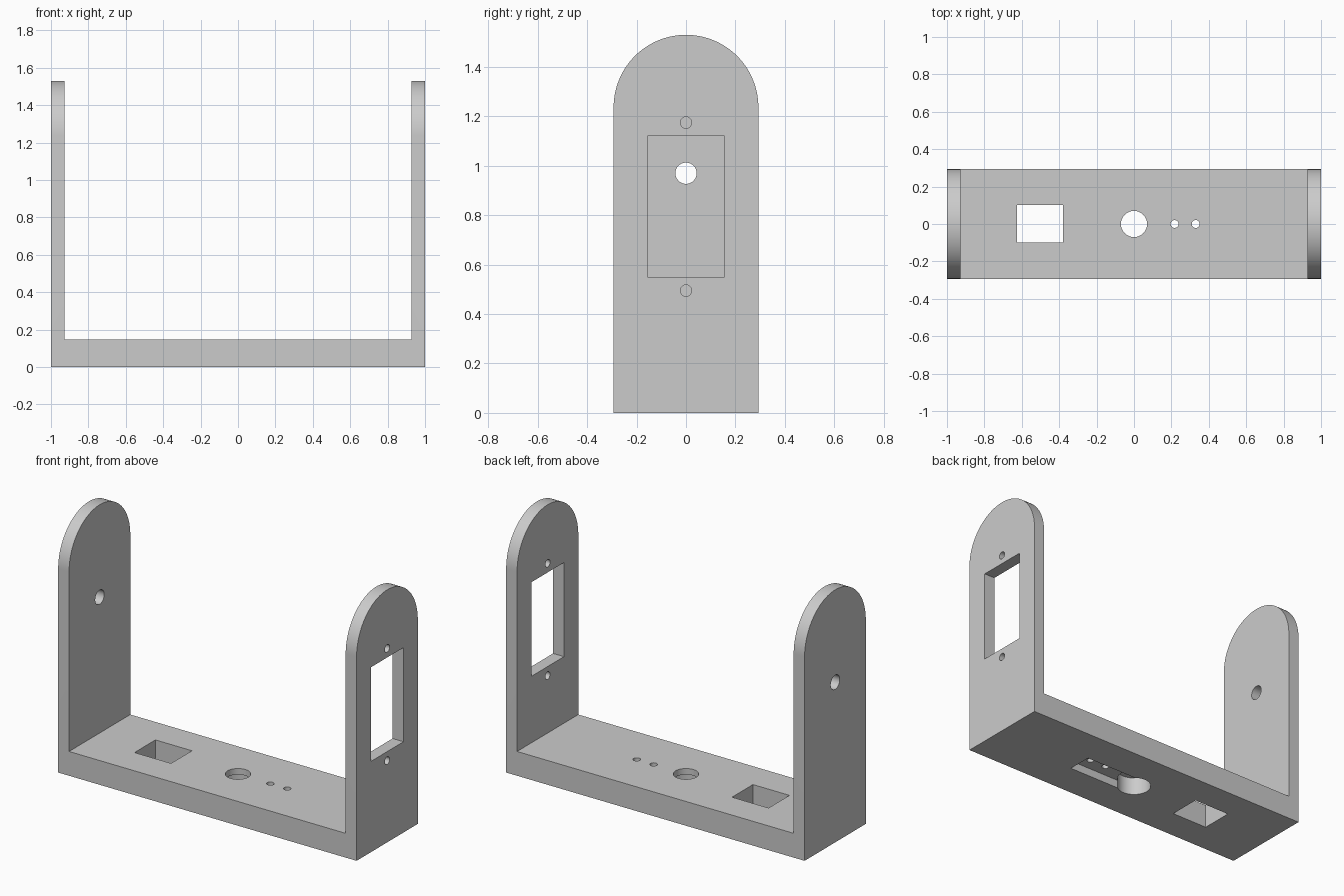
import bpy
import bmesh
import math
from mathutils import Vector

cube = bpy.data.objects.get("Cube")
if cube:
    bpy.data.objects.remove(cube, do_unlink=True)

# Main dimensions
HALF_DEPTH = 0.293
HEIGHT = 1.53
BASE_TOP = 0.147
ARM_INNER = 0.927

grey = bpy.data.materials.new("plain grey")
grey.use_nodes = True
grey.diffuse_color = (0.6, 0.6, 0.6, 1)
grey.node_tree.nodes["Principled BSDF"].inputs["Base Color"].default_value = (0.6, 0.6, 0.6, 1)


def prism(name, outline, axis, low, high):
    """Extrude a 2D outline along an axis; outline holds the other two coordinates in order."""
    def place(p, depth):
        co = list(p)
        co.insert("xyz".index(axis), depth)
        return co

    bm = bmesh.new()
    face = bm.faces.new([bm.verts.new(place(p, low)) for p in outline])
    grown = bmesh.ops.extrude_face_region(bm, geom=[face])
    shift = Vector(place((0, 0), high - low))
    bmesh.ops.translate(bm, vec=shift,
                        verts=[v for v in grown["geom"] if isinstance(v, bmesh.types.BMVert)])
    bmesh.ops.recalc_face_normals(bm, faces=bm.faces)
    mesh = bpy.data.meshes.new(name)
    bm.to_mesh(mesh)
    bm.free()
    mesh.materials.append(grey)
    obj = bpy.data.objects.new(name, mesh)
    bpy.context.collection.objects.link(obj)
    return obj


def rectangle(a0, a1, b0, b1):
    return [(a0, b0), (a1, b0), (a1, b1), (a0, b1)]


def circle(a, b, radius, sides=48):
    return [(a + radius * math.cos(math.tau * i / sides),
             b + radius * math.sin(math.tau * i / sides)) for i in range(sides)]


def combine(target, tool, operation):
    """Apply a boolean and discard its tool."""
    tool.hide_render = True
    bpy.context.view_layer.objects.active = target
    mod = target.modifiers.new("cut", 'BOOLEAN')
    mod.operation = operation
    mod.solver = 'EXACT'
    mod.object = tool
    bpy.ops.object.modifier_apply(modifier=mod.name)
    bpy.data.objects.remove(tool, do_unlink=True)


# U-shaped bracket, trimmed to the round-topped side outline
u_outline = [(-1, 0), (1, 0), (1, HEIGHT + 0.1), (ARM_INNER, HEIGHT + 0.1),
             (ARM_INNER, BASE_TOP), (-ARM_INNER, BASE_TOP),
             (-ARM_INNER, HEIGHT + 0.1), (-1, HEIGHT + 0.1)]
bracket = prism("bracket", u_outline, "y", -0.5, 0.5)

arc = [(HALF_DEPTH * math.cos(math.pi * i / 64),
        HEIGHT - HALF_DEPTH + HALF_DEPTH * math.sin(math.pi * i / 64)) for i in range(65)]
side_outline = [(-HALF_DEPTH, -0.1), (HALF_DEPTH, -0.1)] + arc
combine(bracket, prism("side_trim", side_outline, "x", -1.2, 1.2), 'INTERSECT')

# Openings: outline, axis, start, end
cuts = [
    # left arm: motor window and its two screw holes
    (rectangle(-0.156, 0.156, 0.55, 1.12), "x", 0.8, 1.2),
    (circle(0, 1.175, 0.023, 32), "x", 0.8, 1.2),
    (circle(0, 0.495, 0.023, 32), "x", 0.8, 1.2),
    # right arm: pivot hole
    (circle(0, 0.97, 0.043), "x", -1.2, -0.8),
    # base: cable opening, centre hole, two pin holes
    (rectangle(-0.625, -0.38, -0.098, 0.102), "z", -0.2, 0.3),
    (circle(0, 0, 0.07), "z", -0.2, 0.3),
    (circle(0.217, 0, 0.021, 32), "z", -0.2, 0.3),
    (circle(0.33, 0, 0.021, 32), "z", -0.2, 0.3),
    # underside: shallow slot and round counterbore
    (rectangle(0, 0.413, -0.077, 0.077), "z", -0.2, 0.05),
    (circle(0, 0, 0.097, 64), "z", -0.2, 0.11),
]
for outline, axis, low, high in cuts:
    combine(bracket, prism("cutter", outline, axis, low, high), 'DIFFERENCE')

# Smooth the curved walls, keep the corners crisp
bpy.ops.object.select_all(action='DESELECT')
bracket.select_set(True)
bpy.context.view_layer.objects.active = bracket
bpy.ops.object.shade_smooth_by_angle(angle=math.radians(30))
